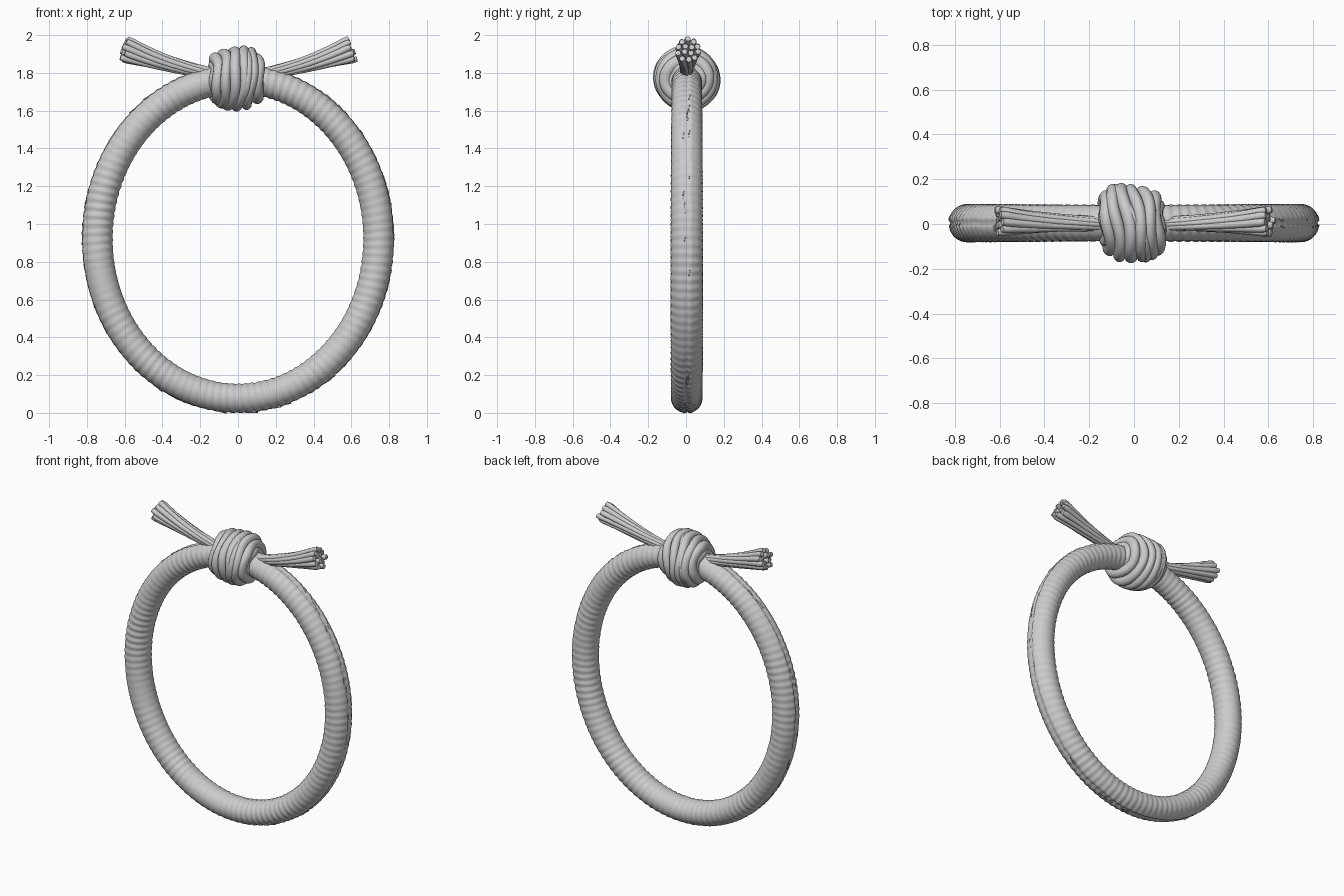
import bpy, bmesh, math, random
from math import sin, cos, pi, exp
from mathutils import Vector, noise

if "Cube" in bpy.data.objects:
    bpy.data.objects.remove(bpy.data.objects["Cube"])

random.seed(4)


def sweep(name, pts, ref, radius, sides=12, closed=False):
    """Skin a path; radius(i, a) returns the offsets along ref and along the second normal."""
    bm = bmesh.new()
    n, rows = len(pts), []
    for i, p in enumerate(pts):
        if closed:
            t = pts[(i + 1) % n] - pts[i - 1]
        else:
            t = pts[min(i + 1, n - 1)] - pts[max(i - 1, 0)]
        t.normalize()
        u = (ref - t * ref.dot(t)).normalized()
        v = t.cross(u)
        row = []
        for j in range(sides):
            a = 2 * pi * j / sides
            ru, rv = radius(i, a)
            row.append(bm.verts.new(p + u * ru * cos(a) + v * rv * sin(a)))
        rows.append(row)
    for i in range(n if closed else n - 1):
        r, s = rows[i], rows[(i + 1) % n]
        for j in range(sides):
            k = (j + 1) % sides
            bm.faces.new((r[j], r[k], s[k], s[j])).smooth = True
    if not closed:
        bm.faces.new(rows[0])
        bm.faces.new(rows[-1])
    bmesh.ops.recalc_face_normals(bm, faces=bm.faces)
    me = bpy.data.meshes.new(name)
    bm.to_mesh(me)
    bm.free()
    ob = bpy.data.objects.new(name, me)
    bpy.context.collection.objects.link(ob)
    return ob


def join(name, objs):
    bpy.ops.object.select_all(action='DESELECT')
    for o in objs:
        o.select_set(True)
    bpy.context.view_layer.objects.active = objs[0]
    bpy.ops.object.join()
    objs[0].name = objs[0].data.name = name


# Main ring: wrapped rope with fine ridges and a ragged seam on the outside
N = 720


def ring_point(a, off=0.0):
    return Vector(((0.745 + off) * cos(a), 0.004, 0.922 + (0.845 + off) * sin(a)))


def ring_radius(i, a):
    th = 2 * pi * i / N
    r = 0.081 - 0.004 * abs(sin(th)) ** 3
    strength = 0.6 + 0.8 * noise.noise(Vector((cos(th) * 3, sin(th) * 3, a * 0.2 if a < pi else (2 * pi - a) * 0.2)))
    r += 0.0022 * strength * sin(120 * th + 0.8 * sin(a))
    # sin(a) = -1 or +1 is the outer side depending on path direction
    centre = SEAM + 0.10 * noise.noise(Vector((cos(th) * 9, sin(th) * 9, 5)))
    d = a - centre
    r -= 0.009 * exp(-(d / 0.10) ** 2)
    r += 0.003 * exp(-((d - 0.25) / 0.12) ** 2)
    return r * (1.04 - 0.02 * sin(th)), r


# second normal = tangent x Y; at the right side the tangent is +Z, giving -X, so outside is 3*pi/2
SEAM = 1.5 * pi
sweep("rope_ring", [ring_point(2 * pi * i / N) for i in range(N)],
      Vector((0, 1, 0)), ring_radius, 44, True)

# Loose fibres lying along the outer seam
fibres = []
for k in range(26):
    a0 = random.uniform(-pi * 1.4, pi * 0.4)
    y = random.uniform(-0.02, 0.02)
    pts = [ring_point(a0 + 0.02 * q, 0.074 + 0.002 * q) + Vector((0, y + 0.004 * sin(q * 2), 0))
           for q in range(5)]
    fibres.append(sweep("fibre", pts, Vector((0, 1, 0)), lambda i, a: (0.002, 0.002), 4))
join("loose_fibres", fibres)

# Knot: solid core wrapped by leaning cord turns
C = Vector((-0.008, 0.004, 1.77))
bpy.ops.mesh.primitive_uv_sphere_add(segments=32, ring_count=20, location=C)
core = bpy.context.object
core.name = "knot_core"
core.scale = (0.135, 0.145, 0.14)
bpy.ops.object.shade_smooth()


def turn(x0, R, lean, phase, w, h, wob):
    pts = []
    for i in range(72):
        a = 2 * pi * i / 72
        r = R + wob * sin(2 * a + phase)
        pts.append(C + Vector((x0 - lean * cos(a + phase * 0.15) + 0.006 * sin(3 * a + phase),
                               r * cos(a) * 1.03, r * sin(a) * 0.98)))
    return sweep("turn", pts, Vector((1, 0, 0)), lambda i, a: (w, h), 14, True)


turns = [turn(*t) for t in (
    (-0.108, 0.108, 0.012, 0.5, 0.030, 0.034, 0.004),
    (-0.072, 0.132, 0.022, 1.6, 0.028, 0.034, 0.005),
    (-0.027, 0.142, 0.026, 2.9, 0.030, 0.032, 0.004),
    (0.020, 0.143, 0.026, 4.0, 0.028, 0.032, 0.005),
    (0.066, 0.132, 0.022, 5.2, 0.028, 0.034, 0.004),
    (0.106, 0.106, 0.012, 0.9, 0.030, 0.034, 0.004),
    (-0.005, 0.139, 0.075, 2.2, 0.024, 0.030, 0.003))]
# small turns hugging the rope where it enters the knot
turns += [turn(-0.122, 0.070, 0.004, 1, 0.022, 0.03, 0.004),
          turn(0.122, 0.068, 0.004, 2, 0.022, 0.03, 0.004)]
join("knot_turns", turns)


# Frayed tails: bundles of cords that flare towards the cut end
def tail(side, name):
    start, end = Vector((side * 0.08, 0.0, 1.785)), Vector((side * 0.605, 0.012, 1.925))
    axis = (end - start).normalized()
    up = Vector((0, 1, 0)).cross(axis).normalized()
    cords = []
    layout = [(1.0, 2 * pi * k / 10) for k in range(10)] + [(0.45, 2 * pi * k / 4) for k in range(4)]
    for ring, ang in layout:
        jitter = random.uniform(-0.012, 0.012)
        rr = random.uniform(0.92, 1.06)
        pts, M = [], 22
        for i in range(M):
            t = i / (M - 1)
            flare = (0.018 + 0.014 * t + 0.024 * t ** 3) * ring * rr
            a = ang + 0.9 * t * side
            p = start + (end - start) * t + axis * jitter * t
            p.z -= 0.012 * sin(pi * t)
            pts.append(p + Vector((0, 1, 0)) * flare * cos(a) + up * flare * sin(a))

        def rad(i, a):
            t = i / (M - 1)
            r = 0.013 + 0.004 * t + 0.002 * t ** 3
            if i == M - 1:
                r *= 0.75
            return r, r
        cords.append(sweep("cord", pts, Vector((0, 1, 0)), rad, 10))
    join(name, cords)


tail(-1, "tail_left")
tail(1, "tail_right")
